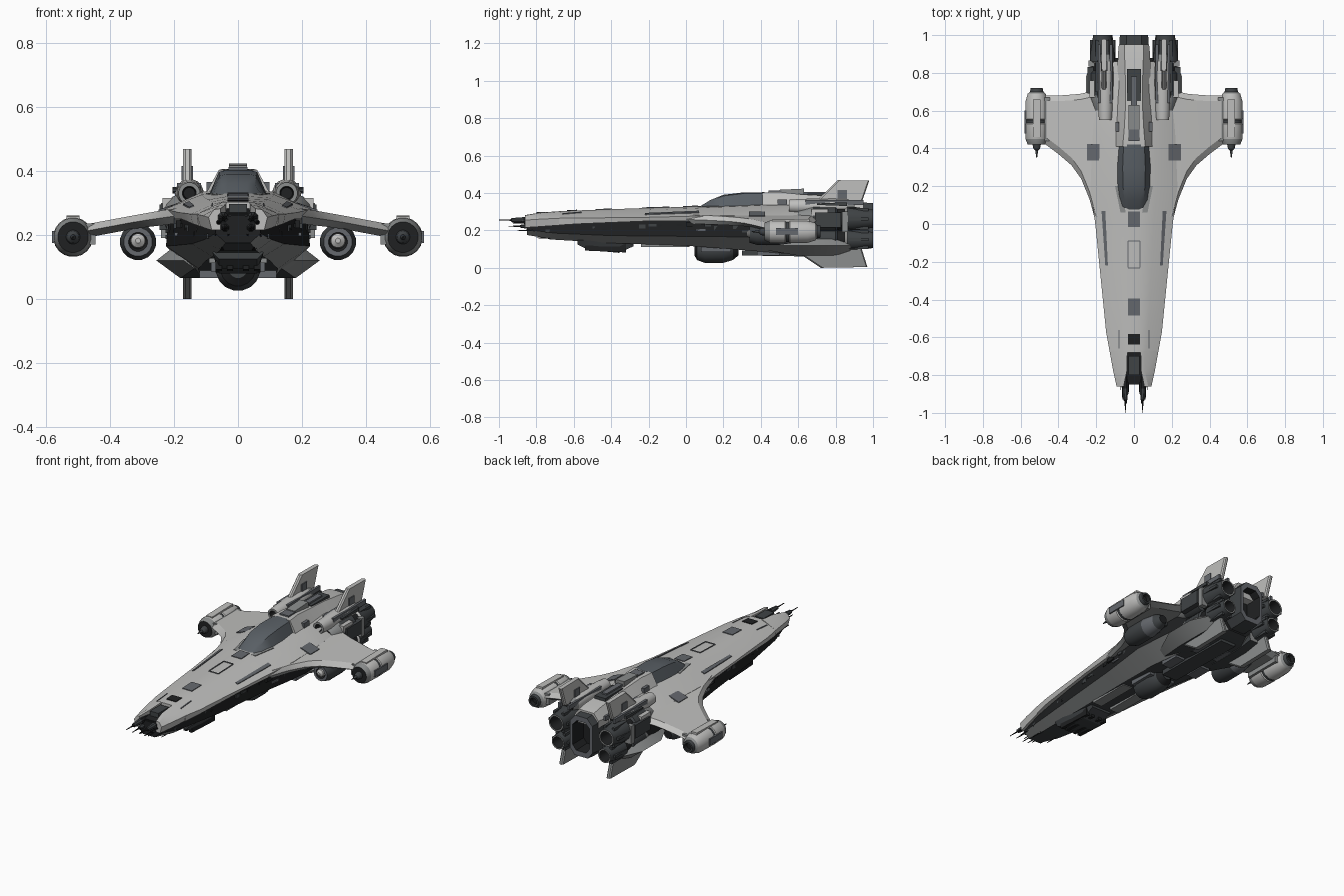
import bpy, bmesh, math, random
from mathutils import Vector
from mathutils.bvhtree import BVHTree

random.seed(4)
cube = bpy.data.objects.get("Cube")
if cube:
    bpy.data.objects.remove(cube, do_unlink=True)


def material(name, r, g, b):
    m = bpy.data.materials.new(name)
    m.use_nodes = True
    m.diffuse_color = (r, g, b, 1)
    m.node_tree.nodes["Principled BSDF"].inputs["Base Color"].default_value = (r, g, b, 1)
    return m


LIGHT = material("light grey armour", .52, .52, .51)
MID = material("mid grey plating", .26, .27, .27)
PANEL = material("blue grey panel", .13, .14, .155)
GLASS = material("canopy glass", .10, .115, .13)
DARK = material("dark machinery", .05, .056, .06)
BLACK = material("black recess", .014, .015, .016)
parts, surfaces = [], []


def finish(name, bm, mats, mirror=False):
    """Turn a bmesh into an object, optionally mirrored across x = 0."""
    bmesh.ops.recalc_face_normals(bm, faces=bm.faces)
    mesh = bpy.data.meshes.new(name)
    bm.to_mesh(mesh)
    bm.free()
    for m in mats:
        mesh.materials.append(m)
    ob = bpy.data.objects.new(name, mesh)
    bpy.context.collection.objects.link(ob)
    if mirror:
        ob.modifiers.new("Mirror", "MIRROR").use_mirror_merge = False
    parts.append(ob)
    return ob


def loft(name, rings, mats, pick=lambda i, j: 0, mirror=False, ground=False, cap=0):
    """Skin closed rings; pick(ring, side) gives the material slot."""
    bm = bmesh.new()
    vs = [[bm.verts.new(p) for p in ring] for ring in rings]
    n = len(rings[0])
    for i in range(len(vs) - 1):
        for j in range(n):
            k = (j + 1) % n
            f = bm.faces.new((vs[i][j], vs[i][k], vs[i + 1][k], vs[i + 1][j]))
            f.material_index = pick(i, j)
    for end in (vs[0], vs[-1]):
        bm.faces.new(end).material_index = cap
    if ground:
        surfaces.append(BVHTree.FromBMesh(bm))
    return finish(name, bm, mats, mirror)


def symmetric(y, half):
    """Full ring from the right half of a cross-section."""
    return [(x, y, z) for x, z in half] + [(-x, y, z) for x, z in reversed(half)]


def lathe(name, x, z, profile, mats, bands=None, sides=16, mirror=True, cap=0):
    """Round part along y from (y, radius) pairs."""
    turn = [math.tau * (k + .5) / sides for k in range(sides)]
    rings = [[(x + r * math.cos(a), y, z + r * math.sin(a)) for a in turn] for y, r in profile]
    return loft(name, rings, mats, lambda i, j: bands[i] if bands else 0, mirror, cap=cap)


def box(name, xs, ys, zs, mat, mirror=False, taper=0):
    rings = []
    for y, t in ((ys[0], taper), (ys[1], 0)):
        rings.append([(xs[0], y, zs[0] + t), (xs[1], y, zs[0] + t), (xs[1], y, zs[1] - t), (xs[0], y, zs[1] - t)])
    return loft(name, rings, [mat], mirror=mirror)


def plate(name, corners, mat, mirror=False):
    """Thin plate laid on the highest armour surface."""
    rings = [[], []]
    for x, y in corners:
        hits = [s.ray_cast(Vector((x, y, 1)), Vector((0, 0, -1)))[0] for s in surfaces]
        z = max(h.z for h in hits if h)
        rings[0].append((x, y, z - .004))
        rings[1].append((x, y, z + .004))
    return loft(name, rings, [mat], mirror=mirror)


def rect(x, y, w, h):
    return [(x - w / 2, y - h / 2), (x + w / 2, y - h / 2), (x + w / 2, y + h / 2), (x - w / 2, y + h / 2)]


# Upper armour shell: y, half width, top, edge height, lower lip
shell = [(-.68, .128, .302, .265, .228), (-.57, .148, .307, .265, .235), (-.4, .165, .313, .268, .242),
         (-.2, .185, .32, .27, .25), (0, .205, .326, .275, .25), (.2, .23, .335, .28, .25),
         (.45, .22, .345, .28, .24), (.7, .2, .345, .28, .24), (.86, .11, .34, .28, .24)]
loft("upper_shell", [symmetric(y, [(.035, t), (w * .5, t - .01), (w, e), (w * .96, lo), (.02, lo)])
                     for y, w, t, e, lo in shell], [LIGHT], ground=True)

# Split nose prongs
loft("nose_prong", [[(a, y, t), (a + .02, y, t - .003), (w, y, e), (w - .01, y, lo), (a, y, lo)]
                    for y, a, w, t, e, lo in ((-.86, .055, .092, .282, .255, .215),
                                              (-.78, .038, .11, .295, .26, .22),
                                              (-.67, .035, .13, .303, .265, .228))], [LIGHT], mirror=True)
box("nose_core", (-.04, .04), (-.84, -.66), (.18, .285), BLACK, taper=.02)
box("nose_core_block", (-.028, .028), (-.8, -.7), (.2, .297), DARK)

# Lower hull: black side walls, plated chamfer, dark keel
lower = [(-.85, .07, .205, .175), (-.7, .105, .185, .15), (-.4, .145, .172, .132), (0, .185, .168, .118),
         (.3, .225, .165, .095), (.6, .215, .155, .07), (.78, .18, .15, .07), (.88, .11, .14, .09)]
slots = [0, 0, 1, 2, 2, 2, 1, 0, 0, 0]
loft("lower_hull", [symmetric(y, [(.02, .26), (w * .96, .25), (w, m), (w * .55, b), (.02, b)])
                    for y, w, m, b in lower], [BLACK, MID, DARK], lambda i, j: slots[j])

# Greebles in the dark side channel
for k in range(26):
    y = -.75 + k * .05
    w = .085 + (y + .8) * .118 if y < .3 else .215
    h = random.uniform(.01, .03)
    z = random.uniform(.185, .225)
    box("channel_block", (w - .03, w + random.uniform(.002, .014)), (y, y + random.uniform(.03, .06)),
        (z, z + h), random.choice((DARK, DARK, BLACK, PANEL)), True)

# Wings, with plated undersides: x, front, back, top, bottom
wing = [(.1, 0, .7, .305, .24), (.2, .0, .7, .282, .235), (.235, .13, .7, .277, .23), (.28, .24, .69, .269, .225),
        (.33, .31, .685, .26, .218), (.4, .37, .68, .247, .205), (.48, .43, .68, .232, .19)]
loft("wing", [[(x, f, (t + b) / 2), (x, f + .04, t), (x, k - .03, t), (x, k, (t + b) / 2), (x, k - .03, b),
               (x, f + .04, b)] for x, f, k, t, b in wing], [LIGHT, MID],
     lambda i, j: int(j in (3, 4, 5)), mirror=True, ground=True)

# Armour panels
for y, h, mat in ((.025, .08, PANEL), (-.44, .09, PANEL), (-.61, .055, BLACK)):
    plate("spine_panel", rect(0, y, .065, h), mat)
for x, y, w, h in ((-.032, -.16, .005, .14), (.032, -.16, .005, .14), (0, -.09, .065, .005), (0, -.232, .065, .005)):
    plate("hatch_seam", rect(x, y, w, h), PANEL)
plate("wing_panel", rect(.215, .38, .065, .085), PANEL, True)
plate("side_slot", [(.138, -.22), (.152, -.22), (.172, .07), (.152, .07)], PANEL, True)
plate("nose_seam", rect(.08, -.61, .005, .1), PANEL, True)

# Canopy and dorsal spine: y, base half width, top half width, top
canopy = [(.075, .065, .045, .328), (.13, .082, .052, .362), (.2, .092, .058, .39), (.3, .095, .06, .402), (.42, .088, .055, .404)]
loft("canopy", [symmetric(y, [(t * .6, h), (t, h - .006), (b, .315)]) for y, b, t, h in canopy], [GLASS])
plate("canopy_rim", [(-.072, .062), (.072, .062), (.1, .2), (-.1, .2)], MID)
spine = [(.41, .105, .06, .403), (.5, .105, .052, .405), (.62, .1, .045, .392), (.75, .09, .045, .385),
         (.9, .085, .05, .37), (.95, .08, .05, .36)]
loft("dorsal_spine", [symmetric(y, [(t, h), (b, .32), (b, .28)]) for y, b, t, h in spine], [LIGHT])
box("spine_vent", (-.03, .03), (.44, .51), (.39, .412), PANEL)
box("spine_hump", (-.028, .028), (.5, .63), (.38, .423), MID, taper=.006)
box("spine_engine", (-.036, .036), (.65, .82), (.36, .396), DARK)
box("spine_engine_rib", (-.016, .016), (.63, .78), (.36, .405), PANEL)
box("spine_side_vent", (.08, .098), (.49, .54), (.33, .365), PANEL, True)

# Central exhaust block with recessed back
octagon = [(.04, .35), (.078, .31), (.078, .14), (.045, .1)]
loft("exhaust_block", [symmetric(y, [(x * s, .225 + (z - .225) * s) for x, z in octagon])
                       for y, s in ((.78, 1), (.94, 1), (1, .96), (1, .72), (.9, .68))],
     [DARK, BLACK, PANEL], lambda i, j: (0, 0, 2, 1)[i], cap=1)

# Main engines, upper and lower pairs
for label, x, z, r in (("upper", .168, .262, .068), ("lower", .155, .15, .058)):
    lathe(label + "_engine", x, z, [(.6, r * .6), (.68, r), (.8, r), (.81, r * .85), (.85, r * .85), (.86, r),
                                    (.9, r * .95), (1, r * .72), (1, r * .58), (.92, r * .45)],
          [DARK, MID, BLACK, LIGHT], [1, 0, 0, 2, 3, 0, 0, 1, 2], cap=2)
    for a in range(6):
        dx, dz = r * .85 * math.cos(a * math.tau / 6), r * .85 * math.sin(a * math.tau / 6)
        box(label + "_nozzle_rib", (x + dx - .008, x + dx + .008), (.87, .975), (z + dz - .008, z + dz + .008), DARK, True)
box("engine_side_box", (.2, .245), (.69, .83), (.215, .295), DARK, True)
box("engine_side_cover", (.19, .235), (.67, .76), (.28, .315), LIGHT, True)
box("engine_side_strap", (.2, .24), (.835, .865), (.19, .3), MID, True)

# Upper nacelles with intakes, and fins
lathe("nacelle", .152, .33, [(.6, .018), (.55, .022), (.55, .034), (.6, .038), (.78, .045), (.86, .042), (.9, .03)],
      [LIGHT, BLACK, MID], [1, 2, 0, 0, 0, 2], cap=1)
for x in (.122, .184):
    box("nacelle_rail", (x - .007, x + .007), (.64, .95), (.335, .362), PANEL, True)
box("nacelle_horn", (.185, .205), (.7, .86), (.33, .35), DARK, True, taper=.006)


def fin(name, outline, mat):
    inset = [(y + (.012 if k < 2 else -.006), z) for k, (y, z) in enumerate(outline)]
    loft(name, [[(x, y, z) for y, z in pts] for x, pts in
                ((.145, inset), (.152, outline), (.164, outline), (.171, inset))], [mat], mirror=True)


fin("upper_fin", [(.69, .35), (.81, .468), (.98, .466), (.94, .35)], LIGHT)
fin("lower_fin", [(.6, .08), (.72, 0), (.97, .004), (.94, .1)], MID)
box("fin_badge_panel", (.14, .176), (.81, .86), (.37, .415), PANEL, True)

# Lower rear fairings
fairing = [(.08, .145), (.21, .155), (.255, .12), (.18, .065), (.09, .065)]
loft("lower_fairing", [[(.1 + (x - .1) * s, y, .12 + (z - .12) * s) for x, z in fairing]
                       for y, s in ((.42, .45), (.6, 1), (.78, 1), (.88, .7))], [MID, DARK],
     lambda i, j: int(j == 3 or j == 4), mirror=True)

# Wingtip pods with front spikes
lathe("wingtip_pod", .515, .193,
      [(.35, .002), (.39, .008), (.4, .018), (.42, .022), (.42, .048), (.45, .06), (.53, .062), (.535, .057), (.55, .057),
       (.555, .062), (.65, .06), (.69, .048), (.7, .036), (.72, .032), (.72, .022), (.7, .018)],
      [LIGHT, DARK, MID, BLACK], [1, 1, 1, 3, 2, 0, 0, 1, 0, 0, 0, 2, 1, 1, 3], sides=20, cap=3)
box("pod_saddle", (.495, .535), (.46, .66), (.24, .261), LIGHT, True, taper=.004)
box("pod_outer_panel", (.56, .58), (.48, .6), (.175, .212), PANEL, True)
box("pod_inner_clamp", (.445, .475), (.44, .67), (.17, .235), MID, True)

# Underwing guns with pale lenses
lathe("underwing_gun", .312, .178, [(.36, .022), (.34, .03), (.34, .045), (.38, .057), (.5, .057), (.58, .045), (.62, .025)],
      [DARK, BLACK, PANEL], [1, 2, 0, 0, 2, 0], cap=1)
lathe("gun_lens", .312, .182, [(.325, .008), (.335, .022), (.36, .024)], [LIGHT])
box("gun_pylon", (.295, .33), (.4, .56), (.2, .24), DARK, True)

# Belly turret and forward belly pack
lathe("belly_turret", 0, .095, [(.045, .03), (.06, .055), (.1, .07), (.2, .07), (.25, .055), (.28, .03)],
      [DARK, BLACK], [1, 0, 0, 0, 1], mirror=False)
box("belly_turret_collar", (-.085, .085), (.08, .24), (.085, .125), PANEL)
loft("forward_pack", [symmetric(y, [(.05, .17), (.08, .145), (.06, b)]) for y, b in
                      ((-.58, .125), (-.52, .095), (-.36, .08), (-.28, .115))], [DARK])
for x in (.025, .06):
    box("pack_rib", (x - .01, x + .01), (-.54, -.32), (.082, .13), BLACK, True, taper=.01)
box("keel_panel", (.03, .09), (-.24, .02), (.112, .14), MID, True)
box("keel_spine", (-.05, .05), (.3, .8), (.058, .1), DARK, taper=.008)
for y in (.38, .6):
    box("keel_hatch", (.06, .12), (y, y + .12), (.066, .11), PANEL, True)

# Nose gun clusters
for x, z, tip, r in ((.046, .255, -1, .017), (.04, .222, -.95, .015), (.06, .24, -.93, .011),
                     (.03, .2, -.9, .012), (.07, .2, -.88, .01), (.05, .16, -.8, .012)):
    lathe("nose_gun", x, z, [(tip, .002), (tip + .06, .004), (tip + .07, r * .7), (tip + .13, r), (tip + .25, r)],
          [BLACK, DARK], [0, 0, 1, 0], sides=8)

# Smooth the curved parts, keeping sharp edges
bpy.ops.object.select_all(action="DESELECT")
for ob in parts:
    ob.select_set(True)
bpy.context.view_layer.objects.active = parts[0]
bpy.ops.object.shade_smooth_by_angle(angle=math.radians(28))
